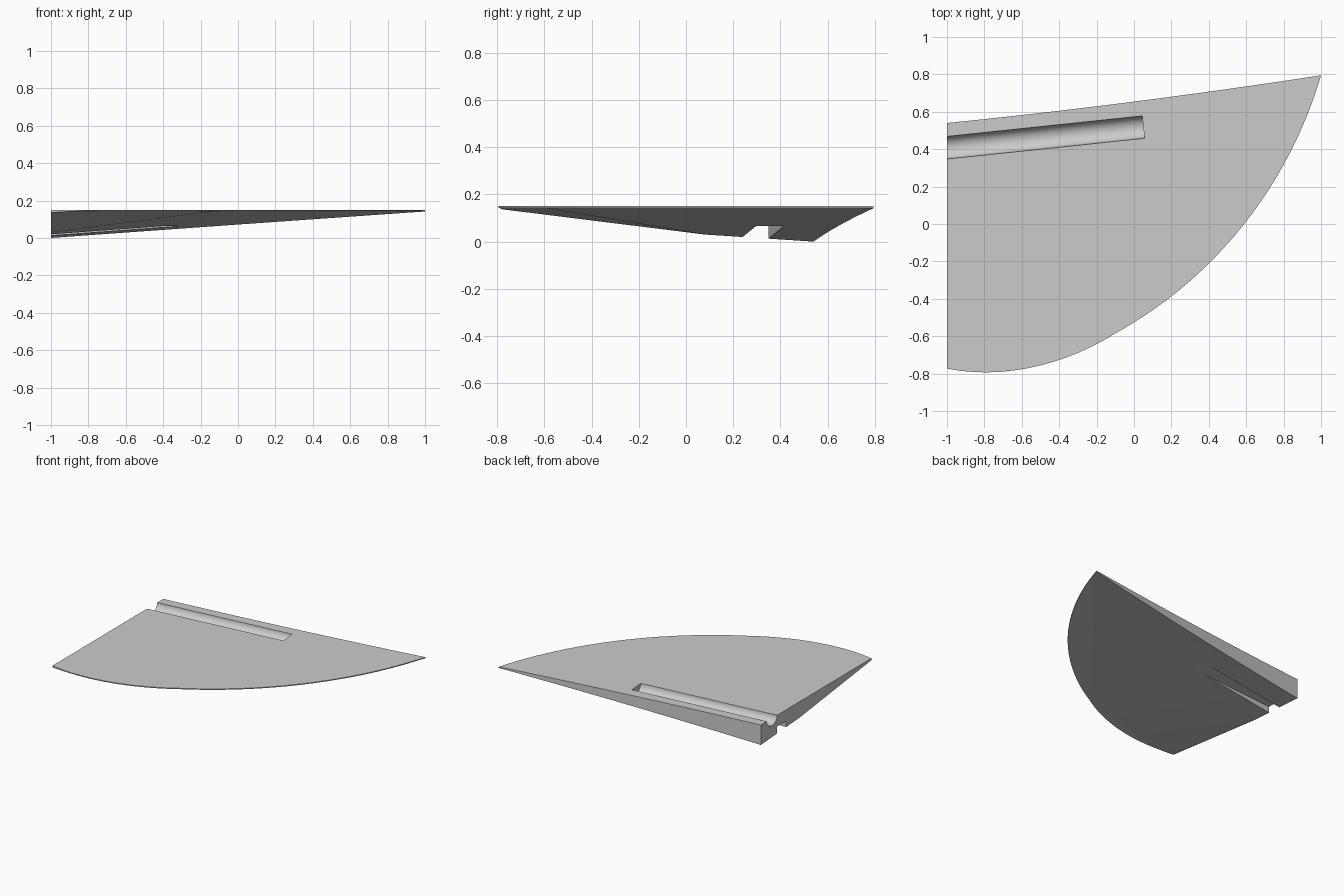
import bpy, bmesh, math
from mathutils import Vector, Matrix
from mathutils.geometry import interpolate_bezier

cube = bpy.data.objects.get("Cube")
if cube:
    bpy.data.objects.remove(cube, do_unlink=True)

TOP, RIM = 0.15, 0.007

grey = bpy.data.materials.new("plain grey")
grey.use_nodes = True
colour = (0.6, 0.6, 0.6, 1)
grey.diffuse_color = colour
grey.node_tree.nodes["Principled BSDF"].inputs["Base Color"].default_value = colour


def make_object(name, bm):
    bmesh.ops.recalc_face_normals(bm, faces=bm.faces)
    mesh = bpy.data.meshes.new(name)
    bm.to_mesh(mesh)
    bm.free()
    mesh.materials.append(grey)
    obj = bpy.data.objects.new(name, mesh)
    bpy.context.collection.objects.link(obj)
    return obj


def arc(points, count):
    return interpolate_bezier(*[Vector((x, y, 0)) for x, y in points], count)


def prism(outline, low, high):
    bm = bmesh.new()
    face = bm.faces.new([bm.verts.new((p.x, p.y, low)) for p in outline])
    up = bmesh.ops.extrude_face_region(bm, geom=[face])["geom"]
    verts = [v for v in up if isinstance(v, bmesh.types.BMVert)]
    bmesh.ops.translate(bm, verts=verts, vec=(0, 0, high - low))
    return bm


def trim_below(bm, point, slope_x, slope_y):
    """Slice away everything under a sloping plane and cap the cut."""
    cut = bmesh.ops.bisect_plane(
        bm, geom=bm.verts[:] + bm.edges[:] + bm.faces[:], plane_co=point,
        plane_no=Vector((-slope_x, -slope_y, 1)).normalized(), clear_inner=True)
    edges = [e for e in cut["geom_cut"] if isinstance(e, bmesh.types.BMEdge)]
    bmesh.ops.holes_fill(bm, edges=edges)


def boolean(target, tool, operation):
    mod = target.modifiers.new(operation.lower(), 'BOOLEAN')
    mod.operation, mod.solver, mod.object = operation, 'EXACT', tool
    bpy.context.view_layer.objects.active = target
    bpy.ops.object.modifier_apply(modifier=mod.name)
    bpy.data.objects.remove(tool, do_unlink=True)


# Plan outline: back edge, long side curve, front curve
back = arc([(-1, 0.54), (-0.35, 0.605), (0.35, 0.695), (1, 0.795)], 12)
side = arc([(1, 0.795), (0.84, 0.25), (0.47, -0.27), (-0.1, -0.585)], 24)
front = arc([(-0.1, -0.585), (-0.36, -0.75), (-0.7, -0.835), (-1, -0.773)], 14)
outline = back[:-1] + side[:-1] + front

# Thin top plate with the full outline
panel = make_object("panel", prism(outline, TOP - RIM, TOP))

# Tapering underside with two sloping planes
bm = prism(outline, -0.1, TOP)
trim_below(bm, (-1, 0.54, 0), 0.079, -0.065)
trim_below(bm, (-1, -0.773, 0.136), 0.033, -0.1244)
boolean(panel, make_object("underside", bm), 'UNION')

# Round trough in the top
angle = math.atan(0.105)
length, radius = 1.2, 0.06
bm = bmesh.new()
bmesh.ops.create_cone(bm, cap_ends=True, segments=40, radius1=radius,
                      radius2=radius, depth=length)
place = (Matrix.Translation((0.05, 0.518, TOP)) @ Matrix.Rotation(angle, 4, 'Z')
         @ Matrix.Translation((-length / 2, 0, 0))
         @ Matrix.Diagonal((1, 1, 0.92, 1)) @ Matrix.Rotation(math.pi / 2, 4, 'Y'))
bmesh.ops.transform(bm, matrix=place, verts=bm.verts)
boolean(panel, make_object("trough_cutter", bm), 'DIFFERENCE')

# Square slot in the underside
slot = [Vector(p) for p in ((-1.2, 0.222), (0, 0.33), (0, 0.44), (-1.2, 0.332))]
boolean(panel, make_object("slot_cutter", prism(slot, -0.1, 0.065)), 'DIFFERENCE')

# Smooth trough and rim, crisp edges elsewhere
bpy.ops.object.select_all(action='DESELECT')
panel.select_set(True)
bpy.context.view_layer.objects.active = panel
bpy.ops.object.shade_smooth_by_angle(angle=math.radians(12))
